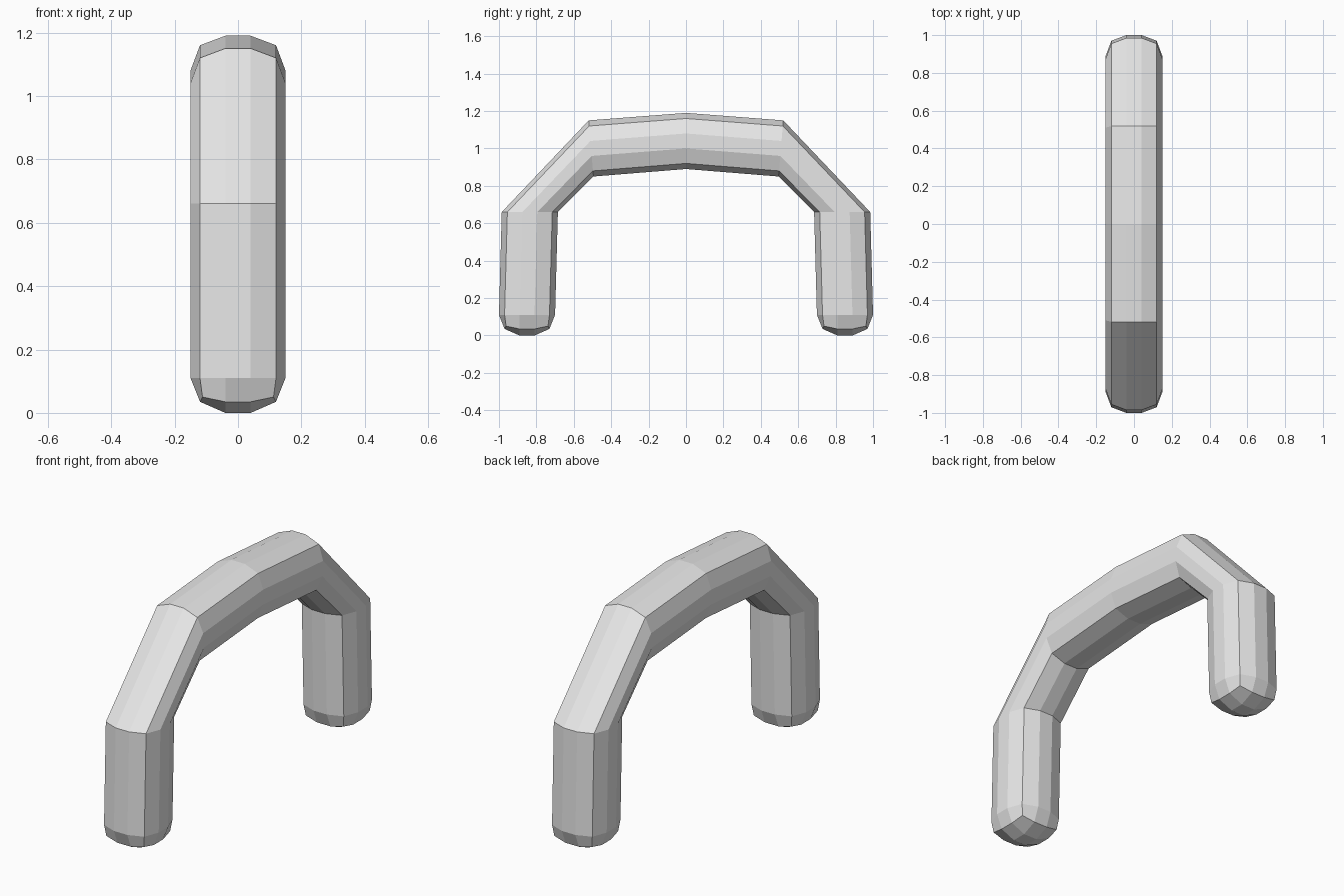
import bpy
import bmesh
from mathutils import Vector

cube = bpy.data.objects.get("Cube")
if cube:
    bpy.data.objects.remove(cube, do_unlink=True)

grey = bpy.data.materials.new("light_grey")
grey.use_nodes = True
grey.diffuse_color = (0.8, 0.8, 0.8, 1)
grey.node_tree.nodes["Principled BSDF"].inputs["Base Color"].default_value = (0.8, 0.8, 0.8, 1)

R = 0.15


def rounded_square(side, near, corner):
    """Twelve points around: three per quarter, turned four times."""
    points = []
    x_dir, y_dir = Vector((1, 0)), Vector((0, 1))
    for _ in range(4):
        for a, b in ((side, -near), (side, near), (corner, corner)):
            points.append(x_dir * a + y_dir * b)
        x_dir, y_dir = y_dir, -x_dir
    return points


section = rounded_square(R, 0.04, 0.12)
cap_section = rounded_square(0.12, 0.04, 0.112)

# Outer and inner (y, z) of each joint, from the front foot to the crown
half = [((-1.0, 0.11), (-0.70, 0.11)),
        ((-0.985, 0.66), (-0.685, 0.66)),
        ((-0.52, 1.15), (-0.495, 0.85))]
crown = ((0, 1.19), (0, 0.89))
mirrored = [tuple((-y, z) for y, z in joint) for joint in reversed(half)]
joints = half + [crown] + mirrored

bm = bmesh.new()


def bridge(a, b):
    for i in range(len(a)):
        j = (i + 1) % len(a)
        bm.faces.new((a[i], a[j], b[j], b[i]))


# Bent tube
rings = []
for outer, inner in joints:
    o, n = Vector(outer), Vector(inner)
    ring = []
    for p in section:
        yz = (o + n) / 2 + (o - n) / 2 * (p.y / R)
        ring.append(bm.verts.new((p.x, yz.x, yz.y)))
    rings.append(ring)
for a, b in zip(rings, rings[1:]):
    bridge(a, b)

# Rounded feet: a softened rim around a small flat sole
for ring, sign in ((rings[0], -1), (rings[-1], 1)):
    rim = []
    for i, p in enumerate(cap_section):
        z = 0.05 if i % 3 == 2 else 0.035
        rim.append(bm.verts.new((p.x, sign * 0.85 - sign * p.y, z)))
    # the section's y runs outward, so it flips between the two feet
    for v, p in zip(rim, cap_section):
        v.co.y = sign * (0.85 + p.y)
    bridge(ring, rim)
    sole = []
    for x, y in ((1, 1), (-1, 1), (-1, -1), (1, -1)):
        sole.append(bm.verts.new((x * 0.04, sign * (0.85 + y * 0.04), 0)))
    bm.faces.new(sole)
    for k in range(4):
        s = 3 * k
        before, after = sole[k - 1], sole[k]
        bm.faces.new((rim[s], rim[s + 1], after, before))
        bm.faces.new((rim[s + 1], rim[s + 2], rim[(s + 3) % 12], after))

bmesh.ops.recalc_face_normals(bm, faces=bm.faces)
mesh = bpy.data.meshes.new("arched_handle")
bm.to_mesh(mesh)
bm.free()
mesh.materials.append(grey)
handle = bpy.data.objects.new("arched_handle", mesh)
bpy.context.collection.objects.link(handle)
